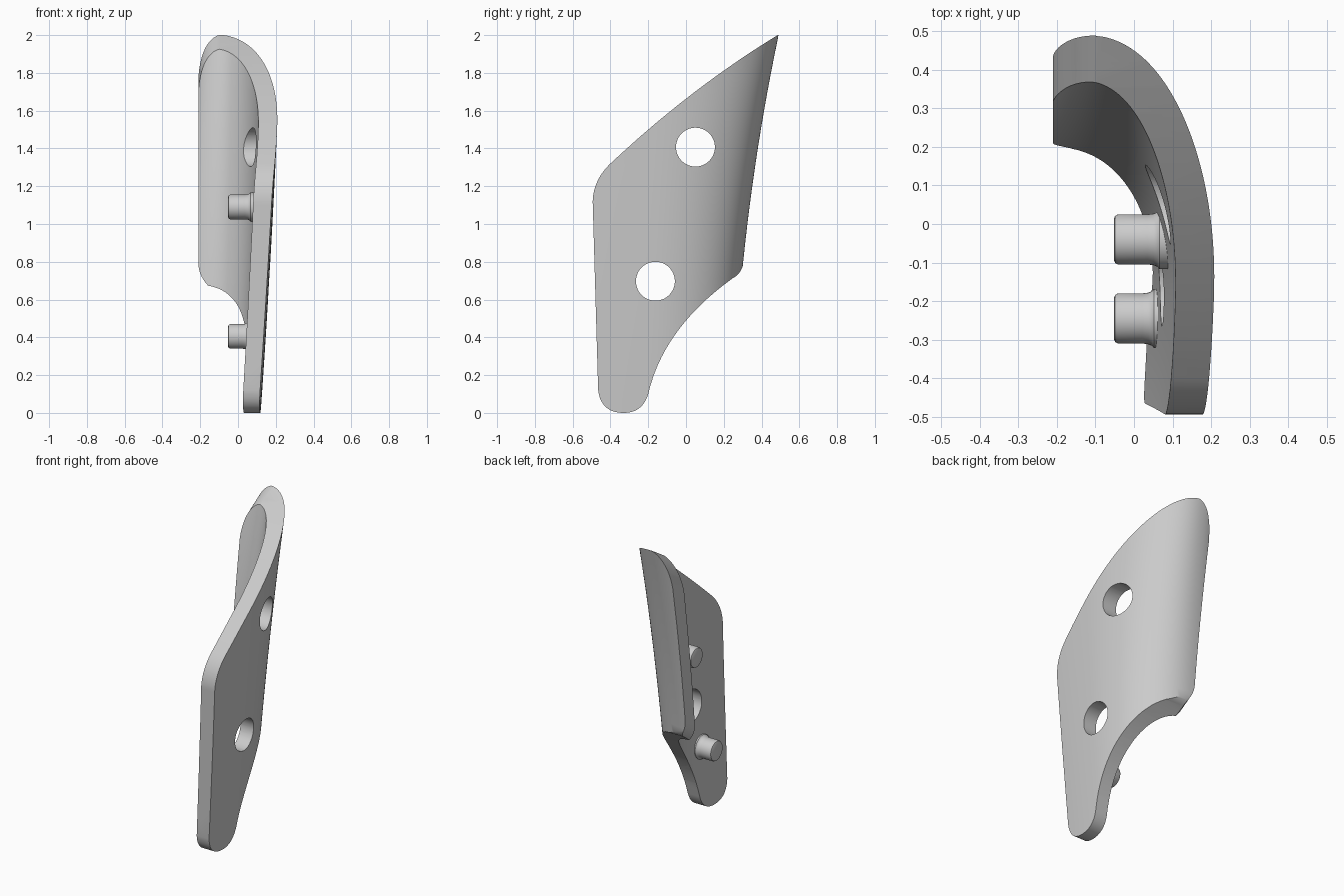
import bpy, bmesh, math
from mathutils import Vector

cube = bpy.data.objects.get("Cube")
if cube:
    bpy.data.objects.remove(cube, do_unlink=True)

grey = bpy.data.materials.new("light_grey")
grey.use_nodes = True
grey.diffuse_color = (0.6, 0.6, 0.6, 1)
grey.node_tree.nodes["Principled BSDF"].inputs["Base Color"].default_value = (0.6, 0.6, 0.6, 1)


def finish(bm, name):
    bmesh.ops.recalc_face_normals(bm, faces=bm.faces)
    mesh = bpy.data.meshes.new(name)
    bm.to_mesh(mesh)
    bm.free()
    mesh.materials.append(grey)
    obj = bpy.data.objects.new(name, mesh)
    bpy.context.collection.objects.link(obj)
    return obj


def path(start, segments, steps=14):
    """Closed outline: one point adds a line, two add a quadratic curve."""
    pts = [Vector(start)]
    for seg in segments:
        a, e = pts[-1], Vector(seg[-1])
        if len(seg) == 1:
            pts.append(e)
            continue
        c = Vector(seg[0])
        for i in range(1, steps + 1):
            t = i / steps
            pts.append(a * (1 - t) ** 2 + c * 2 * t * (1 - t) + e * t * t)
    return pts


def prism(name, pts, place):
    """Solid between two copies of an outline."""
    bm = bmesh.new()
    ends = [[bm.verts.new(place(p, s)) for p in pts] for s in (-1, 1)]
    for ring in ends:
        bm.faces.new(ring)
    n = len(pts)
    for i in range(n):
        j = (i + 1) % n
        bm.faces.new((ends[0][i], ends[0][j], ends[1][j], ends[1][i]))
    return finish(bm, name)


def boolean(target, cutter, operation):
    cutter.hide_render = True
    bpy.context.view_layer.objects.active = target
    mod = target.modifiers.new("cut", "BOOLEAN")
    mod.operation, mod.solver, mod.object = operation, "EXACT", cutter
    bpy.ops.object.modifier_apply(modifier=mod.name)
    bpy.data.objects.remove(cutter, do_unlink=True)


def smooth(obj):
    bpy.ops.object.select_all(action="DESELECT")
    obj.select_set(True)
    bpy.context.view_layer.objects.active = obj
    bpy.ops.object.shade_smooth_by_angle(angle=math.radians(30))


# Flaring curved shell: a crescent section that grows and shifts with height
CY, POWER = -0.2, 2 / 2.2


def section(z, inset, angle):
    cx = -0.25 + 0.06 * z
    a = 0.12 + 0.07 * z - 0.008 * z * z - cx - inset
    b = 0.25 + 0.03 * z + 0.045 * z * z - CY - inset
    c, s = math.cos(angle), math.sin(angle)
    x = cx + a * math.copysign(abs(c) ** POWER, c)
    y = CY + b * (1 if s > 0 else 2) * math.copysign(abs(s) ** POWER, s)
    return x, y, z


def curved_shell():
    bm = bmesh.new()
    angles = [math.radians(-50 + 170 * i / 68) for i in range(69)]
    rows = []
    for k in range(23):
        z = -0.1 + 0.1 * k
        ring = [section(z, 0, t) for t in angles]
        ring += [section(z, 0.085 + 0.01 * z, t) for t in reversed(angles)]
        rows.append([bm.verts.new(p) for p in ring])
    n = len(rows[0])
    for low, high in zip(rows, rows[1:]):
        for i in range(n):
            j = (i + 1) % n
            bm.faces.new((low[i], low[j], high[j], high[i]))
    bm.faces.new(rows[0])
    bm.faces.new(rows[-1])
    return finish(bm, "curved_plate")


plate = curved_shell()

# Side outline of the plate (y, z)
side = path((-0.465, 0.12), [
    [(-0.45, 0.0), (-0.33, 0.0)],
    [(-0.23, 0.0), (-0.2, 0.1)],
    [(-0.12, 0.45), (0.25, 0.715)],
    [(0.3, 0.74), (0.31, 0.82)],
    [(0.5, 1.2)],
    [(0.56, 2.0)],
    [(0.485, 2.0)],
    [(0.02, 1.715), (-0.40, 1.32)],
    [(-0.49, 1.235), (-0.494, 1.12)]])
boolean(plate, prism("side_cutter", side, lambda p, s: (s, p.x, p.y)), "INTERSECT")

# Rounded free edge of the curl (x, z), swept along the slope of the top
edge = path((-0.21, 0.945), [
    [(-0.21, 1.78)],
    [(-0.2, 1.965), (-0.08, 1.988)],
    [(0.02, 2.01)],
    [(0.1, 4)],
    [(0.8, 4)],
    [(0.8, -2)],
    [(-0.11, -2)],
    [(-0.12, 0.81)],
    [(-0.205, 0.86), (-0.21, 0.945)]])[:-1]
boolean(plate, prism("edge_cutter", edge,
                     lambda p, s: (p.x, s, p.y + 0.62 * (s - 0.46))), "INTERSECT")

# Two through holes
for y, z in ((0.05, 1.407), (-0.162, 0.697)):
    circle = [Vector((y + 0.103 * math.cos(i * math.tau / 48),
                      z + 0.103 * math.sin(i * math.tau / 48))) for i in range(48)]
    boolean(plate, prism("hole_cutter", circle, lambda p, s: (s, p.x, p.y)), "DIFFERENCE")
smooth(plate)


# Pegs on the inner face, with a rounded tip and a flared root
def peg(name, y, z, root):
    profile = [(-0.052, 0), (-0.052, 0.054), (-0.049, 0.061), (-0.042, 0.065),
               (root - 0.03, 0.065), (root - 0.015, 0.067), (root - 0.005, 0.071),
               (root, 0.077), (root + 0.03, 0.077), (root + 0.03, 0)]
    bm = bmesh.new()
    verts = [bm.verts.new((x, y, z + r)) for x, r in profile]
    edges = [bm.edges.new(pair) for pair in zip(verts, verts[1:])]
    bmesh.ops.spin(bm, geom=verts + edges, cent=(0, y, z), axis=(1, 0, 0),
                   angle=math.tau, steps=40, use_duplicate=False)
    bmesh.ops.remove_doubles(bm, verts=bm.verts, dist=0.0001)
    smooth(finish(bm, name))


peg("upper_peg", -0.04, 1.09, 0.066)
peg("lower_peg", -0.245, 0.405, 0.052)
